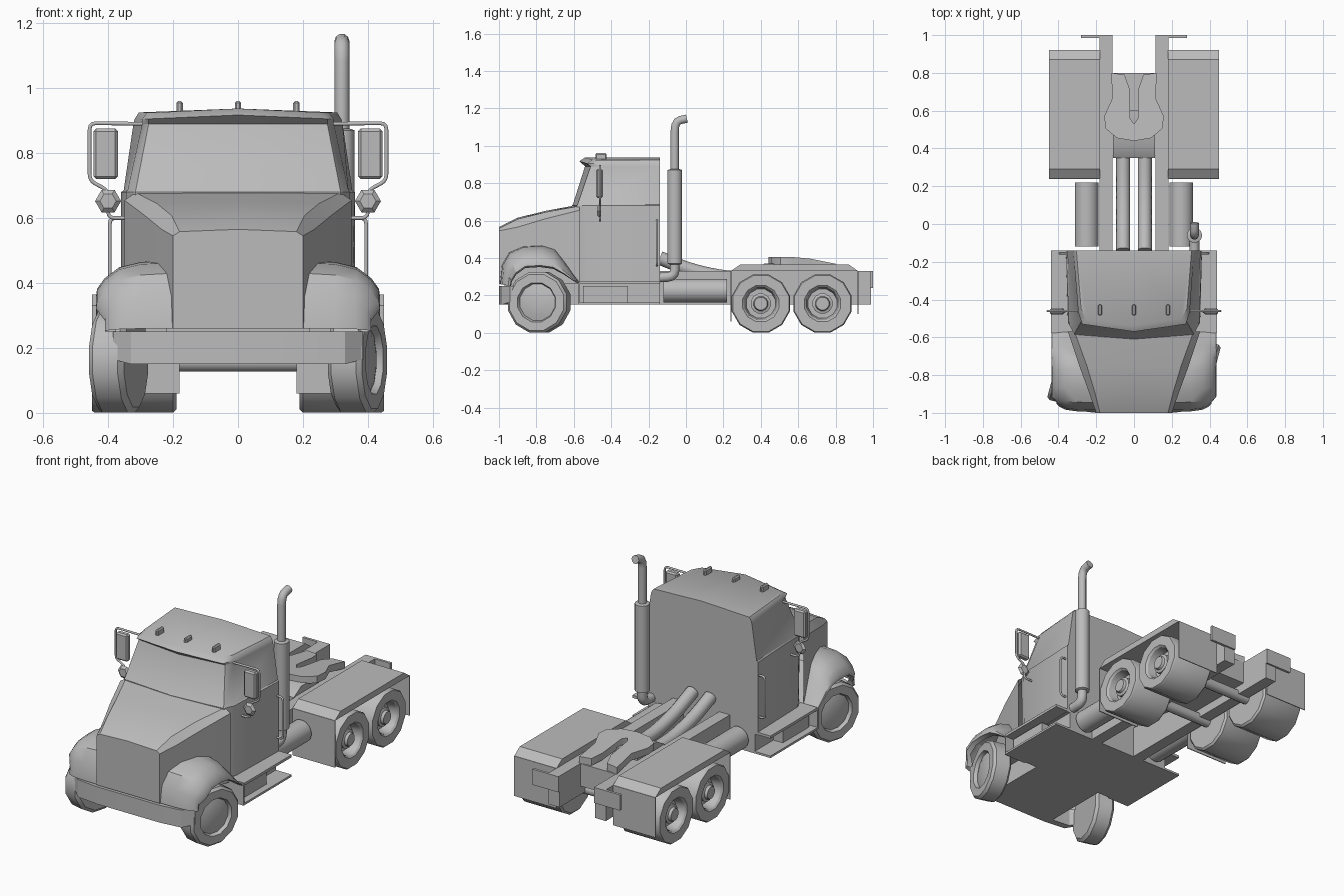
import bpy, bmesh, math
from mathutils import Matrix, Vector

cube = bpy.data.objects.get("Cube")
if cube:
    bpy.data.objects.remove(cube, do_unlink=True)

grey = bpy.data.materials.new("plain_grey")
grey.use_nodes = True
COLOUR = (0.5, 0.5, 0.5, 1)
grey.diffuse_color = COLOUR
grey.node_tree.nodes["Principled BSDF"].inputs["Base Color"].default_value = COLOUR


def mirror_x(ob):
    ob.modifiers.new("mirror", 'MIRROR').use_axis = (True, False, False)


def finish(name, bm, mirror=False):
    bmesh.ops.recalc_face_normals(bm, faces=bm.faces)
    me = bpy.data.meshes.new(name)
    bm.to_mesh(me)
    bm.free()
    me.materials.append(grey)
    ob = bpy.data.objects.new(name, me)
    bpy.context.collection.objects.link(ob)
    if mirror:
        mirror_x(ob)
    return ob


def box(name, x, y, z, mirror=False, bevel=0):
    bm = bmesh.new()
    bmesh.ops.create_cube(bm, size=1)
    for v in bm.verts:
        v.co = [(r[0] + r[1]) / 2 + c * (r[1] - r[0]) for r, c in zip((x, y, z), v.co)]
    if bevel:
        bmesh.ops.bevel(bm, geom=bm.edges[:], offset=bevel, segments=1, affect='EDGES')
    return finish(name, bm, mirror)


def grid(bm, rows, closed=False):
    """Quads between successive rows of points."""
    vs = [[bm.verts.new(p) for p in row] for row in rows]
    n = len(vs[0])
    for a, b in zip(vs, vs[1:]):
        for i in range(n if closed else n - 1):
            j = (i + 1) % n
            bm.faces.new((a[i], a[j], b[j], b[i]))
    return vs


def prism(name, pts, axis, lo, hi, mirror=False):
    """Extrude an outline along x or z."""
    bm = bmesh.new()
    place = (lambda p, h: (h, *p)) if axis == 'x' else (lambda p, h: (*p, h))
    vs = grid(bm, [[place(p, h) for p in pts] for h in (lo, hi)], True)
    for ring in vs:
        bm.faces.new(ring)
    return finish(name, bm, mirror)


def lathe(name, profile, n, matrix, mirror=False):
    """Turn (radius, offset) points about the x axis."""
    bm = bmesh.new()
    rows = []
    for r, x in profile:
        angles = [(i + 0.5) * math.tau / n for i in range(n)]
        rows.append([(x, r * math.sin(a), -r * math.cos(a)) for a in angles])
    vs = grid(bm, rows, True)
    bm.faces.new(vs[0])
    bm.faces.new(vs[-1])
    bm.transform(matrix)
    return finish(name, bm, mirror)


def tube(name, pts, radius, mirror=False, rounded=0.02, sides=3):
    """Round pipe through points, with softened corners."""
    path = [Vector(pts[0])]
    for a, b, c in zip(pts, pts[1:], pts[2:]):
        a, b, c = Vector(a), Vector(b), Vector(c)
        p = b + (a - b).normalized() * min(rounded, (a - b).length * 0.45)
        q = b + (c - b).normalized() * min(rounded, (c - b).length * 0.45)
        path += [p.lerp(b, t).lerp(b.lerp(q, t), t) for t in (0, 0.33, 0.67, 1)]
    path.append(Vector(pts[-1]))
    cu = bpy.data.curves.new(name, 'CURVE')
    cu.dimensions = '3D'
    cu.bevel_depth = radius
    cu.bevel_resolution = sides
    cu.use_fill_caps = True
    sp = cu.splines.new('POLY')
    sp.points.add(len(path) - 1)
    for pt, co in zip(sp.points, path):
        pt.co = (*co, 1)
    cu.materials.append(grey)
    ob = bpy.data.objects.new(name, cu)
    bpy.context.collection.objects.link(ob)
    if mirror:
        mirror_x(ob)


T = Matrix.Translation
BACK = -0.14

# Cab: stacked outlines, each front centre, corner, side, rear
bm = bmesh.new()
levels = [
    (0.26, -0.57, (0.32, -0.57), (0.35, -0.52), 0.36),
    (0.68, -0.61, (0.315, -0.585), (0.345, -0.53), 0.36),
    (0.685, -0.605, (0.315, -0.58), (0.34, -0.53), 0.352),
    (0.89, -0.54, (0.275, -0.51), (0.295, -0.46), 0.322),
    (0.905, -0.57, (0.275, -0.53), (0.295, -0.47), 0.318),
    (0.925, -0.54, (0.25, -0.50), (0.28, -0.45), 0.305)]
rows = []
for z, front, corner, side, rear in levels:
    crown = 0.012 if z > 0.9 else 0
    half = [(*corner, z), (*side, z), (rear, BACK, z)]
    flip = [(-x, y, h) for x, y, h in reversed(half)]
    rows.append([(0, front, z + crown)] + half + [(0, BACK, z + crown)] + flip)
vs = grid(bm, rows, True)
bm.faces.new(vs[0])
top = vs[-1]
bm.faces.new(top[:5])
bm.faces.new(top[4:] + top[:1])
finish("cab", bm)

# Hood: lofted from the flat grille back to the cab
bm = bmesh.new()
rows = []
for y, zt, xc, xs, zm in [(-1, 0.565, 0.18, 0.2, 0.545), (-0.9, 0.615, 0.205, 0.235, 0.565),
                          (-0.75, 0.652, 0.25, 0.29, 0.61), (-0.57, 0.685, 0.315, 0.35, 0.655)]:
    half = [(xc, y, zt - 0.007), (xs, y, zm), (xs, y, 0.26)]
    rows.append([(-x, a, z) for x, a, z in reversed(half)] + [(0, y, zt)] + half)
vs = grid(bm, rows, True)
bm.faces.new(vs[0])
finish("hood", bm)
box("grille", (-0.19, 0.19), (-1, -0.99), (0.27, 0.55))

# Front fenders: an arch swept from the hood to the wheel opening
bm = bmesh.new()
outer = [(-0.995, 0.26), (-0.985, 0.36), (-0.945, 0.43), (-0.87, 0.463), (-0.77, 0.47),
         (-0.70, 0.45), (-0.645, 0.38), (-0.605, 0.32), (-0.565, 0.265)]
lip = [(-0.94, 0.25), (-0.935, 0.28), (-0.91, 0.32), (-0.86, 0.355), (-0.78, 0.36),
       (-0.71, 0.35), (-0.65, 0.315), (-0.61, 0.285), (-0.575, 0.262)]
rows = []
for o, l in zip(outer, lip):
    o, l = Vector(o), Vector(l)
    steps = [(0.2, 0), (0.3, 0.05), (0.37, 0.2), (0.42, 0.5), (0.45, 0.8), (0.457, 1), (0.43, 1.08)]
    pull = 0.05 if o.y < 0.4 and o.x < -0.9 else 0.02
    rows.append([(x - pull * t, *o.lerp(l, t)) for x, t in steps])
grid(bm, rows)
finish("front_fender", bm, True)

# Bumper with swept corners
bm = bmesh.new()
rows = [[(x, y, low), (x, y, 0.25), (x, y + 0.04, 0.25), (x, y + 0.04, low)]
        for x, y, low in [(-0.385, -0.94, 0.165), (-0.33, -0.985, 0.15), (-0.2, -1, 0.15),
                          (0.2, -1, 0.15), (0.33, -0.985, 0.15), (0.385, -0.94, 0.165)]]
vs = grid(bm, rows, True)
bm.faces.new(vs[0])
bm.faces.new(vs[-1])
finish("front_bumper", bm)

# Underbody and steps
box("front_chassis", (-0.22, 0.22), (-0.97, -0.57), (0.15, 0.28))
box("cab_floor", (-0.34, 0.34), (-0.57, BACK), (0.15, 0.27))
box("upper_step", (0.33, 0.44), (-0.57, BACK), (0.262, 0.277), True)
box("lower_step", (0.33, 0.44), (-0.57, BACK), (0.15, 0.162), True)
box("battery_box", (0.33, 0.4), (-0.55, -0.31), (0.162, 0.25), True)
box("front_mudflap", (0.3, 0.44), (-0.578, -0.57), (0.15, 0.27), True)

# Frame
box("frame_rail", (0.113, 0.182), (BACK, 0.99), (0.15, 0.33), True)
box("tail_bracket", (0.113, 0.28), (0.985, 1), (0.24, 0.33), True)
box("crossmember", (-0.12, 0.12), (0.36, 0.8), (0.2, 0.33))
for y in (0.4, 0.73):
    lathe("rear_axle", [(0.03, -0.2), (0.03, 0.2)], 12, T((0, y, 0.157)))

# Fuel tanks and hoses
lathe("fuel_tank", [(0.064, -0.17), (0.064, 0.17)], 20,
      T((0.25, 0.05, 0.225)) @ Matrix.Rotation(math.pi / 2, 4, 'Z'), True)
tube("air_hose", [(0.057, BACK, 0.4), (0.057, 0.02, 0.335), (0.057, 0.2, 0.295), (0.057, 0.36, 0.29)],
     0.037, True, 0.09, 4)

# Coupling plate with a slot between drooping horns
half = [(0.09, 0.455), (0.15, 0.505), (0.158, 0.57), (0.115, 0.665), (0.12, 0.8),
        (0.05, 0.79), (0.025, 0.72), (0.02, 0.56)]
pts = [(0, 0.44)] + half + [(0, 0.53)] + [(-x, y) for x, y in reversed(half)]
plate = prism("coupling_plate", pts, 'z', 0.365, 0.405)
for v in plate.data.vertices:
    v.co.z -= 0.2 * max(0, v.co.y - 0.62)
prism("coupling_ramp", [(0.35, 0.33), (0.42, 0.37), (0.6, 0.37), (0.6, 0.3), (0.35, 0.3)], 'x', -0.11, 0.11)

# Rear fenders with hanging flaps
prism("rear_fender", [(0.24, 0.33), (0.29, 0.365), (0.87, 0.365), (0.92, 0.33)], 'x', 0.18, 0.45, True)
box("fender_front_flap", (0.18, 0.45), (0.238, 0.243), (0.06, 0.33), True)
box("fender_rear_flap", (0.18, 0.45), (0.917, 0.922), (0.1, 0.33), True)

# Wheels
rear = [(0.15, -0.13), (0.161, -0.12), (0.161, 0.12), (0.155, 0.13), (0.1, 0.13), (0.09, 0.12),
        (0.08, 0.07), (0.055, 0.07), (0.055, 0.1), (0.04, 0.105), (0.035, 0.12)]
front = [(0.15, -0.055), (0.168, -0.04), (0.168, 0.04), (0.155, 0.055), (0.108, 0.055),
         (0.1, 0.035), (0.07, 0.043), (0.03, 0.048)]
for y in (0.4, 0.73):
    lathe("rear_wheel", rear, 12, T((0.32, y, 0.156)), True)
for side, spin in ((1, 0), (-1, math.pi)):
    turn = Matrix.Rotation(spin - math.radians(15), 4, 'Z')
    lathe("front_wheel", front, 12, T((side * 0.367, -0.785, 0.163)) @ turn)

# Exhaust stack
up = Matrix.Rotation(-math.pi / 2, 4, 'Y')
lathe("muffler", [(0.03, 0.365), (0.04, 0.37), (0.04, 0.87), (0.025, 0.875)], 16, T((0.32, -0.06, 0)) @ up)
tube("exhaust_tip", [(0.32, -0.06, 0.86), (0.32, -0.06, 1.13), (0.32, 0.005, 1.145)], 0.023, False, 0.05)
tube("exhaust_elbow", [(0.32, -0.06, 0.38), (0.32, -0.06, 0.3), (0.32, -0.15, 0.295)], 0.027, False, 0.06)

# Mirrors and grab handles
box("mirror_head", (0.37, 0.445), (-0.48, -0.445), (0.72, 0.875), True, 0.008)
tube("mirror_arm", [(0.29, -0.46, 0.89), (0.457, -0.46, 0.892), (0.457, -0.46, 0.715),
                    (0.4, -0.46, 0.685), (0.4, -0.46, 0.6), (0.34, -0.46, 0.6)], 0.006, True)
lathe("round_mirror", [(0.025, -0.01), (0.04, 0), (0.025, 0.012)], 6,
      T((0.4, -0.465, 0.652)) @ Matrix.Rotation(-math.pi / 2, 4, 'Z'), True)
tube("grab_handle", [(0.35, -0.155, 0.6), (0.395, -0.155, 0.6), (0.395, -0.155, 0.36),
                     (0.35, -0.155, 0.36)], 0.006, True)

# Roof marker lights
for x in (-0.18, 0, 0.18):
    box("roof_light", (x - 0.01, x + 0.01), (-0.485, -0.425), (0.92, 0.96), False, 0.006)

# Shading
bpy.ops.object.select_all(action='DESELECT')
for ob in bpy.context.scene.objects:
    if ob.type == 'MESH':
        ob.select_set(True)
        bpy.context.view_layer.objects.active = ob
bpy.ops.object.shade_smooth_by_angle(angle=math.radians(32))
